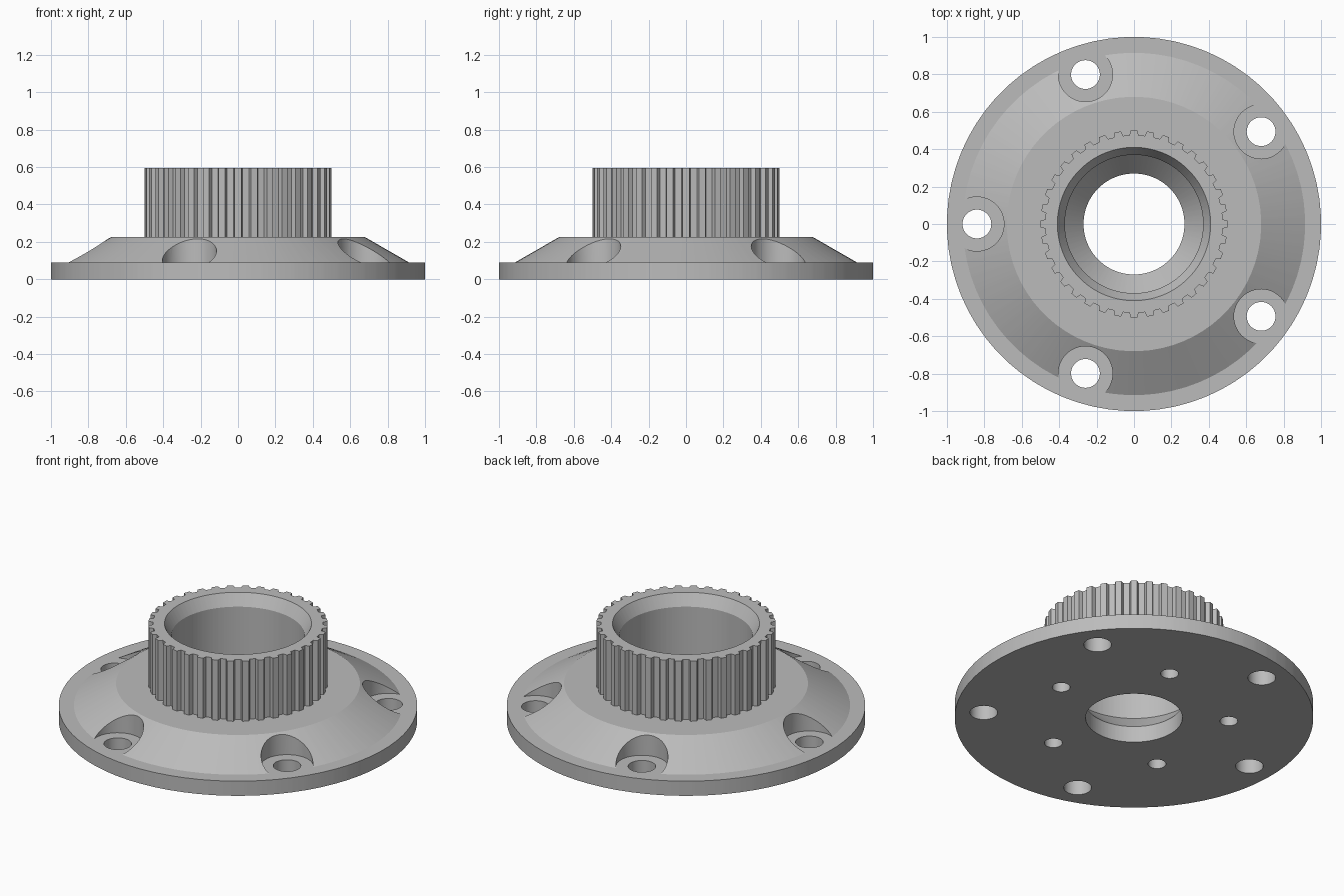
import bpy, bmesh, math

cube = bpy.data.objects.get("Cube")
if cube:
    bpy.data.objects.remove(cube, do_unlink=True)

grey = bpy.data.materials.new("machined grey")
grey.use_nodes = True
colour = (0.5, 0.5, 0.5, 1)
grey.diffuse_color = colour
grey.node_tree.nodes["Principled BSDF"].inputs["Base Color"].default_value = colour

TEETH = 36
TIP, ROOT = 0.5, 0.475
PITCH = 2 * math.pi / TEETH
FLANGE_TOP, RIM, TOP = 0.225, 0.09, 0.595


def ring(bm, radius, z, angles, centre=(0, 0)):
    """Loop of vertices; a radius of 'teeth' alternates root and tip."""
    verts = []
    for i, a in enumerate(angles):
        r = radius
        if radius == "teeth":
            r = TIP if i % 4 in (1, 2) else ROOT
        verts.append(bm.verts.new((centre[0] + r * math.cos(a),
                                   centre[1] + r * math.sin(a), z)))
    return verts


def bridge(bm, a, b):
    n = len(a)
    for i in range(n):
        j = (i + 1) % n
        bm.faces.new((a[i], a[j], b[j], b[i]))


def make_object(name, bm):
    bmesh.ops.recalc_face_normals(bm, faces=bm.faces[:])
    mesh = bpy.data.meshes.new(name)
    bm.to_mesh(mesh)
    bm.free()
    mesh.materials.append(grey)
    obj = bpy.data.objects.new(name, mesh)
    bpy.context.collection.objects.link(obj)
    return obj


# Flanged hub: closed profile around the axis, with a splined collar
angles = [t * PITCH + math.radians(d) for t in range(TEETH) for d in (-3, -2, 2, 3)]
profile = [
    (0.27, 0), (1, 0), (1, RIM), (0.915, RIM), (0.68, FLANGE_TOP),
    ("teeth", FLANGE_TOP), ("teeth", TOP),
    (0.41, TOP), (0.37, 0.525), (0.37, 0.21), (0.27, 0.1),
]
bm = bmesh.new()
loops = [ring(bm, r, z, angles) for r, z in profile]
for a, b in zip(loops, loops[1:] + loops[:1]):
    bridge(bm, a, b)
hub = make_object("splined_hub_flange", bm)

# Hole cutters: five counterbored bolt holes and five blind holes beneath
round_angles = [2 * math.pi * i / 48 for i in range(48)]


def add_cutter(bm, steps, distance, angle):
    centre = (distance * math.cos(angle), distance * math.sin(angle))
    rings = [ring(bm, r, z, round_angles, centre) for r, z in steps]
    for a, b in zip(rings, rings[1:]):
        bridge(bm, a, b)
    bm.faces.new(rings[0])
    bm.faces.new(rings[-1])


bm = bmesh.new()
for k in range(5):
    turn = 2 * math.pi * k / 5
    add_cutter(bm, [(0.077, -0.1), (0.077, RIM), (0.145, RIM), (0.145, 0.4)],
               0.84, turn + math.pi / 5)
    add_cutter(bm, [(0.05, -0.1), (0.05, 0.16)], 0.53, turn)
cutter = make_object("hole_cutter", bm)
cutter.hide_render = True

cut = hub.modifiers.new("holes", 'BOOLEAN')
cut.operation = 'DIFFERENCE'
cut.solver = 'EXACT'
cut.object = cutter
bpy.ops.object.select_all(action='DESELECT')
bpy.context.view_layer.objects.active = hub
hub.select_set(True)
bpy.ops.object.modifier_apply(modifier=cut.name)
bpy.data.objects.remove(cutter, do_unlink=True)

# Smooth round walls, crisp edges
bpy.ops.object.shade_smooth_by_angle(angle=math.radians(20))
